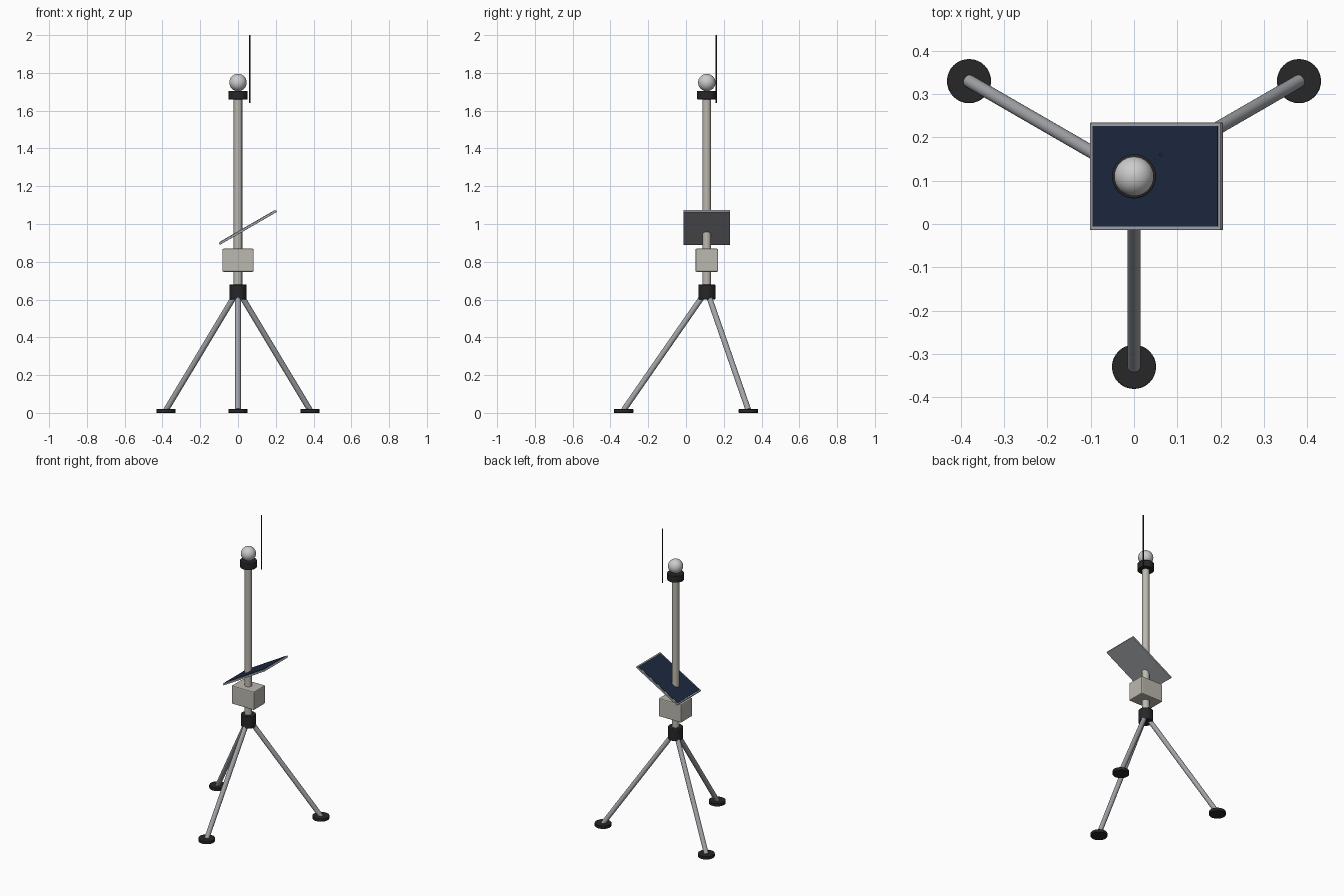
import bpy, math
from mathutils import Vector

if "Cube" in bpy.data.objects:
    bpy.data.objects.remove(bpy.data.objects["Cube"])

CY = 0.11  # mast axis sits at x = 0, y = CY


def material(name, rgb):
    m = bpy.data.materials.new(name)
    m.diffuse_color = (*rgb, 1)
    m.use_nodes = True
    m.node_tree.nodes["Principled BSDF"].inputs["Base Color"].default_value = m.diffuse_color
    return m


BLACK = material("black_plastic", (0.02, 0.02, 0.022))
METAL = material("leg_metal", (0.36, 0.37, 0.39))
PAINT = material("beige_paint", (0.5, 0.48, 0.43))
NAVY = material("solar_cells", (0.012, 0.022, 0.05))
WHITE = material("white_dome", (0.75, 0.77, 0.78))


def finish(name, mat, bevel=0.0, smooth=True):
    ob = bpy.context.object
    ob.name = name
    ob.data.materials.append(mat)
    if smooth:
        bpy.ops.object.shade_smooth_by_angle(angle=math.radians(35))
    if bevel:
        b = ob.modifiers.new("edge_bevel", 'BEVEL')
        b.width, b.segments, b.limit_method = bevel, 2, 'ANGLE'
    return ob


def rod(name, a, b, r, mat, bevel=0.0, sides=32):
    a, b = Vector(a), Vector(b)
    bpy.ops.mesh.primitive_cylinder_add(
        vertices=sides, radius=r, depth=(b - a).length, location=(a + b) / 2,
        rotation=(b - a).to_track_quat('Z', 'Y').to_euler())
    return finish(name, mat, bevel)


def box(name, centre, size, mat, bevel, tilt=0.0):
    bpy.ops.mesh.primitive_cube_add(size=1, location=centre, rotation=(0, tilt, 0))
    bpy.context.object.scale = size
    bpy.ops.object.transform_apply(location=False, rotation=False, scale=True)
    return finish(name, mat, bevel, smooth=False)


# tripod legs and round feet
for i, name in enumerate(("front", "right", "left")):
    t = math.radians(-90 + 120 * i)
    d = Vector((math.cos(t), math.sin(t), 0))
    base = Vector((0, CY, 0))
    foot = base + d * 0.44
    rod(name + "_leg", base + d * 0.02 + Vector((0, 0, 0.62)),
        foot + Vector((0, 0, 0.015)), 0.015, METAL, sides=24)
    rod(name + "_foot", foot, foot + Vector((0, 0, 0.02)), 0.051, BLACK, 0.002)

# hub, mast and top collar
rod("tripod_hub", (0, CY, 0.6), (0, CY, 0.68), 0.045, BLACK, 0.003)
rod("mast", (0, CY, 0.62), (0, CY, 1.68), 0.0225, PAINT)
rod("top_collar", (0, CY, 1.66), (0, CY, 1.705), 0.051, BLACK, 0.003)

# dome sensor
bpy.ops.mesh.primitive_uv_sphere_add(segments=32, ring_count=16, radius=0.046,
                                     location=(0, CY, 1.749))
finish("sensor_dome", WHITE)

# antenna
rod("antenna", (0.062, 0.16, 1.64), (0.062, 0.16, 2.0), 0.004, BLACK, sides=12)

# equipment box
box("equipment_box", (0, CY, 0.808), (0.165, 0.12, 0.122), PAINT, 0.006)

# tilted solar panel: frame with cells on its upper face
tilt = math.radians(-30)
normal = Vector((math.sin(tilt), 0, math.cos(tilt)))
centre = Vector((0.052, CY, 0.982))
box("panel_frame", centre, (0.35, 0.248, 0.012), METAL, 0.002, tilt)
box("panel_cells", centre + normal * 0.006, (0.334, 0.232, 0.004), NAVY, 0.0005, tilt)
